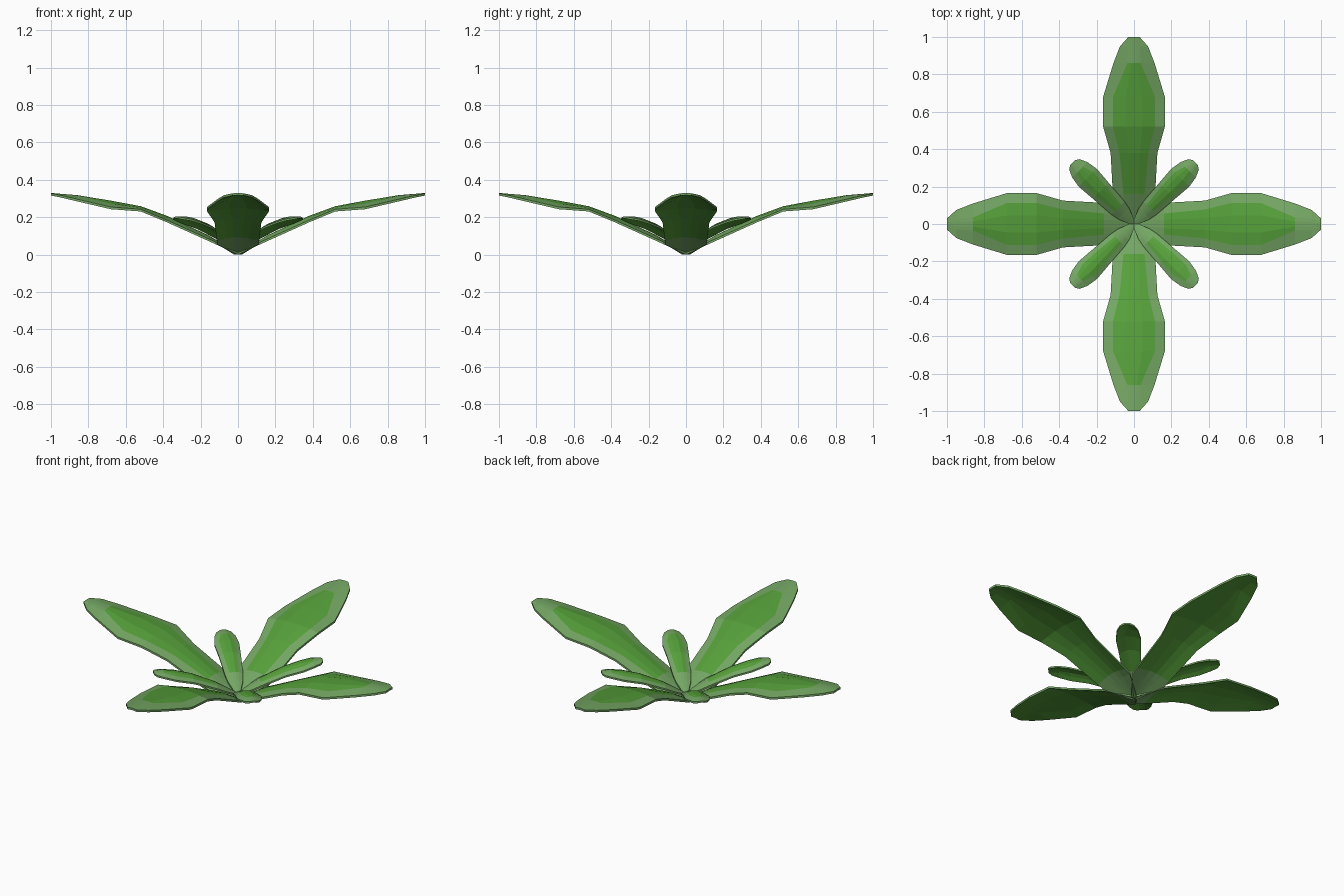
import bpy, bmesh, math
from mathutils import Matrix

if "Cube" in bpy.data.objects:
    bpy.data.objects.remove(bpy.data.objects["Cube"])


def material(name, rgb):
    lin = [(c / 255 / 12.92) if c < 11 else ((c / 255 + 0.055) / 1.055) ** 2.4 for c in rgb]
    m = bpy.data.materials.new(name)
    m.diffuse_color = (*lin, 1)
    m.use_nodes = True
    m.node_tree.nodes["Principled BSDF"].inputs["Base Color"].default_value = m.diffuse_color
    return m


PALE = material("pale_green", (116, 166, 99))
GREEN = material("leaf_green", (86, 160, 58))

# Leaf stations: distance, half width, edge height, crown height, inner panel fraction
LARGE = [
    (0.00, 0.020, 0.012, 0.000, 0.50),
    (0.12, 0.110, 0.068, 0.014, 0.45),
    (0.16, 0.113, 0.086, 0.020, 0.50),
    (0.38, 0.125, 0.185, 0.025, 0.62),
    (0.52, 0.165, 0.243, 0.018, 0.68),
    (0.68, 0.165, 0.255, 0.038, 0.68),
    (0.86, 0.110, 0.297, 0.022, 0.32),
    (0.95, 0.075, 0.318, 0.008, 0.40),
    (1.00, 0.030, 0.328, 0.002, 0.40),
]
SMALL = [
    (0.00, 0.012, 0.035, 0.000, 0.50),
    (0.08, 0.042, 0.075, 0.008, 0.45),
    (0.12, 0.050, 0.096, 0.014, 0.50),
    (0.25, 0.060, 0.148, 0.022, 0.62),
    (0.35, 0.068, 0.174, 0.024, 0.62),
    (0.41, 0.058, 0.190, 0.016, 0.40),
    (0.45, 0.040, 0.197, 0.008, 0.40),
    (0.465, 0.018, 0.202, 0.002, 0.40),
]


def leaf(name, stations, angle, thickness, pale_base):
    bm = bmesh.new()
    top, bottom = [], []
    for r, w, z, crown, inner in stations:
        cols = (-1, -inner, -inner * 0.4, inner * 0.4, inner, 1)
        pts = [(r, t * w, z + crown * (1 - abs(t) ** 1.7)) for t in cols]
        top.append([bm.verts.new(p) for p in pts])
        bottom.append([bm.verts.new((x, y, h - thickness)) for x, y, h in pts])
    n, c = len(stations), 6
    for i in range(n - 1):
        for j in range(c - 1):
            # Upper skin: green panel inside a pale border
            f = bm.faces.new((top[i][j], top[i + 1][j], top[i + 1][j + 1], top[i][j + 1]))
            f.material_index = int(0 < j < c - 2 and 2 <= i < n - 3)
            # Underside: green beyond the pale base
            f = bm.faces.new((bottom[i][j], bottom[i][j + 1], bottom[i + 1][j + 1], bottom[i + 1][j]))
            f.material_index = int(stations[i][0] >= pale_base)
        # Long rim
        for j in (0, c - 1):
            bm.faces.new((top[i][j], top[i + 1][j], bottom[i + 1][j], bottom[i][j]))
    # Rim at the base and tip
    for i in (0, n - 1):
        for j in range(c - 1):
            bm.faces.new((top[i][j], top[i][j + 1], bottom[i][j + 1], bottom[i][j]))
    bmesh.ops.recalc_face_normals(bm, faces=bm.faces[:])
    bm.transform(Matrix.Rotation(angle, 4, 'Z'))
    me = bpy.data.meshes.new(name)
    bm.to_mesh(me)
    bm.free()
    me.materials.append(PALE)
    me.materials.append(GREEN)
    ob = bpy.data.objects.new(name, me)
    bpy.context.collection.objects.link(ob)


# Four long leaves on the axes, four short leaves on the diagonals
for k in range(4):
    leaf(f"large_leaf_{k + 1}", LARGE, k * math.pi / 2, 0.012, 0.16)
    leaf(f"small_leaf_{k + 1}", SMALL, (k + 0.5) * math.pi / 2, 0.010, 0.12)
